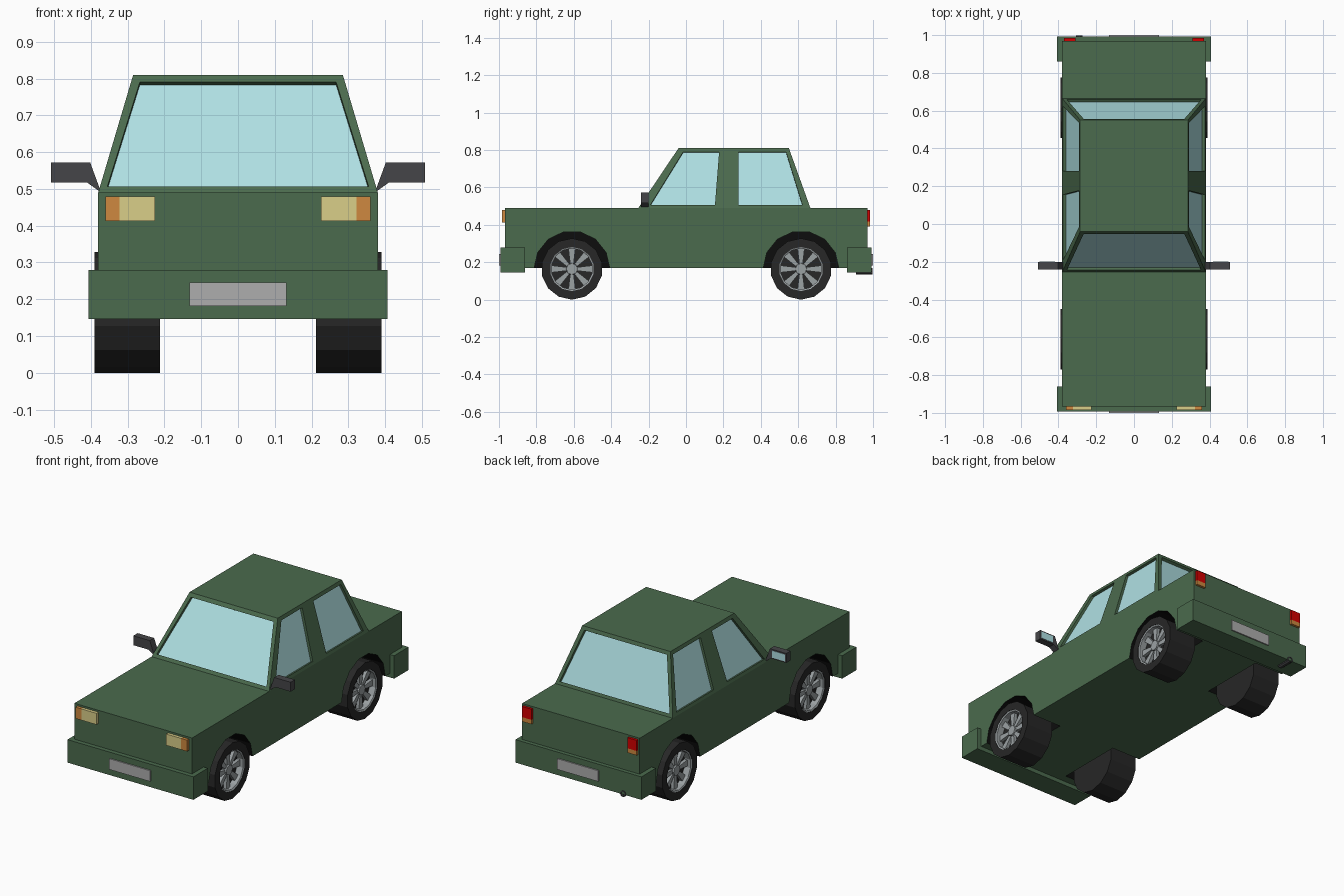
import bpy, bmesh
from math import sin, cos, pi
from mathutils import Vector

if "Cube" in bpy.data.objects:
    bpy.data.objects.remove(bpy.data.objects["Cube"])


def material(name, r, g, b):
    m = bpy.data.materials.new(name)
    m.diffuse_color = (r, g, b, 1)
    m.use_nodes = True
    m.node_tree.nodes["Principled BSDF"].inputs["Base Color"].default_value = m.diffuse_color
    return m


GREEN = material("green_paint", 0.07, 0.145, 0.075)
GLASS = material("glass", 0.43, 0.75, 0.77)
RUBBER = material("rubber", 0.02, 0.02, 0.02)
BLACK = material("arch_black", 0.004, 0.004, 0.004)
METAL = material("rim_metal", 0.33, 0.36, 0.37)
DARK = material("dark_plastic", 0.06, 0.06, 0.065)
CREAM = material("headlight", 0.70, 0.62, 0.25)
ORANGE = material("indicator", 0.62, 0.25, 0.05)
RED = material("tail_light", 0.65, 0.0, 0.0)
PLATE = material("plate", 0.42, 0.42, 0.42)


def finish(bm, name, *mats):
    bmesh.ops.remove_doubles(bm, verts=bm.verts, dist=1e-5)
    bmesh.ops.recalc_face_normals(bm, faces=bm.faces)
    me = bpy.data.meshes.new(name)
    bm.to_mesh(me)
    bm.free()
    ob = bpy.data.objects.new(name, me)
    bpy.context.collection.objects.link(ob)
    for m in mats:
        me.materials.append(m)
    return ob


def prism(bm, pts, offset):
    """Extrude a flat polygon by an offset vector."""
    f = bm.faces.new([bm.verts.new(p) for p in pts])
    new = bmesh.ops.extrude_face_region(bm, geom=[f], use_keep_orig=True)["geom"]
    bmesh.ops.translate(bm, vec=offset, verts=[v for v in new if isinstance(v, bmesh.types.BMVert)])


def box(name, x, y, z, mat):
    bm = bmesh.new()
    prism(bm, [(x[0], y[0], z[0]), (x[1], y[0], z[0]), (x[1], y[1], z[0]), (x[0], y[1], z[0])],
          (0, 0, z[1] - z[0]))
    return finish(bm, name, mat)


def lathe(bm, profile, y, z, s, n=14, phase=0.0):
    """Revolve (radius, x) points around an axle parallel to x; s mirrors the side."""
    def pt(r, x, i):
        a = 2 * pi * (i + phase) / n
        return bm.verts.new((s * x, y + r * sin(a), z - r * cos(a)))
    for (r0, x0), (r1, x1) in zip(profile, profile[1:]):
        for i in range(n):
            pts = [pt(r0, x0, i)]
            if r0:
                pts.append(pt(r0, x0, i + 1))
            pts.append(pt(r1, x1, i + 1))
            if r1:
                pts.append(pt(r1, x1, i))
            bm.faces.new(pts)


AXLES = {"front": -0.61, "rear": 0.615}
WZ = 0.164

# Lower body with wheel arches cut out
body = box("lower_body", (-0.38, 0.38), (-0.967, 0.97), (0.17, 0.49), GREEN)
bm = bmesh.new()
for y in AXLES.values():
    for s in (-1, 1):
        lathe(bm, [(0, 0.19), (0.203, 0.19), (0.203, 0.5), (0, 0.5)], y, WZ, s, phase=0.5)
cutter = finish(bm, "arch_cutter", BLACK)
cutter.hide_render = True
body.data.materials.append(BLACK)
mod = body.modifiers.new("arches", 'BOOLEAN')
mod.operation = 'DIFFERENCE'
mod.solver = 'EXACT'
mod.material_mode = 'TRANSFER'
mod.object = cutter
bpy.context.view_layer.objects.active = body
bpy.ops.object.modifier_apply(modifier=mod.name)
bpy.data.objects.remove(cutter)

# Cabin: sloped faces with recessed window panes
Z0, Z1 = 0.49, 0.81


def slope(a, b, z):
    return a + (b - a) * (z - Z0) / (Z1 - Z0)


def half_width(z): return slope(0.38, 0.285, z)
def front_y(z): return slope(-0.255, -0.04, z)
def back_y(z): return slope(0.665, 0.55, z)


def window(bm, outer, inner, inward):
    deep = [Vector(p) + Vector(inward) for p in inner]
    for i in range(4):
        j = (i + 1) % 4
        for a, b in ((outer, inner), (inner, deep)):
            bm.faces.new([bm.verts.new(p) for p in (a[i], a[j], b[j], b[i])])
    bm.faces.new([bm.verts.new(p) for p in deep]).material_index = 1


bm = bmesh.new()
WB, WT = 0.507, 0.79
for yf, d in ((front_y, 0.014), (back_y, -0.014)):
    def on_end(x, z): return (x, yf(z), z)
    outer = [on_end(s * half_width(z), z) for s, z in ((-1, Z0), (1, Z0), (1, Z1), (-1, Z1))]
    inner = [on_end(x, z) for x, z in ((-0.355, WB), (0.355, WB), (0.267, WT), (-0.267, WT))]
    window(bm, outer, inner, (0, d, -0.008))
for s in (-1, 1):
    def on_side(y, z): return (s * half_width(z), y, z)
    mid = 0.23
    window(bm,
           [on_side(*p) for p in ((front_y(Z0), Z0), (mid, Z0), (mid, Z1), (front_y(Z1), Z1))],
           [on_side(*p) for p in ((-0.19, WB), (0.155, WB), (0.177, WT), (-0.015, WT))],
           (-s * 0.014, 0, -0.004))
    window(bm,
           [on_side(*p) for p in ((mid, Z0), (back_y(Z0), Z0), (back_y(Z1), Z1), (mid, Z1))],
           [on_side(*p) for p in ((0.28, WB), (0.622, WB), (0.535, WT), (0.28, WT))],
           (-s * 0.014, 0, -0.004))
bmesh.ops.remove_doubles(bm, verts=bm.verts, dist=1e-5)
bmesh.ops.holes_fill(bm, edges=[e for e in bm.edges if e.is_boundary], sides=0)
finish(bm, "cabin_with_windows", GREEN, GLASS)

# Bumpers and number plates
box("front_bumper", (-0.407, 0.407), (-0.993, -0.86), (0.146, 0.28), GREEN)
box("rear_bumper", (-0.407, 0.407), (0.86, 0.993), (0.146, 0.28), GREEN)
box("front_plate", (-0.132, 0.132), (-1.0, -0.99), (0.182, 0.245), PLATE)
box("rear_plate", (-0.132, 0.132), (0.99, 1.0), (0.182, 0.245), PLATE)

# Exhaust pipe with open end
bm = bmesh.new()
for i in range(10):
    ring = [(2 * pi * k / 10) for k in (i, i + 1)]
    for (r0, y0), (r1, y1) in (((0.018, 0.91), (0.018, 0.998)), ((0.018, 0.998), (0.013, 0.998)),
                               ((0.013, 0.998), (0.013, 0.95))):
        bm.faces.new([bm.verts.new((-0.29 + r * cos(a), y, 0.151 + r * sin(a)))
                      for r, y, a in ((r0, y0, ring[0]), (r0, y0, ring[1]),
                                      (r1, y1, ring[1]), (r1, y1, ring[0]))])
finish(bm, "exhaust_pipe", DARK)

for s, side in ((1, "right"), (-1, "left")):
    # Lights
    def sx(a, b): return tuple(sorted((s * a, s * b)))
    box(side + "_headlight", sx(0.225, 0.322), (-0.985, -0.96), (0.413, 0.479), CREAM)
    box(side + "_front_indicator", sx(0.322, 0.36), (-0.985, -0.96), (0.413, 0.479), ORANGE)
    box(side + "_tail_light", sx(0.31, 0.37), (0.96, 0.984), (0.418, 0.48), RED)
    box(side + "_rear_indicator", sx(0.31, 0.37), (0.96, 0.984), (0.392, 0.418), ORANGE)

    # Wing mirror
    bm = bmesh.new()
    outline = [(0.372, 0.49), (0.402, 0.572), (0.508, 0.572), (0.508, 0.517), (0.41, 0.517)]
    prism(bm, [(s * x, -0.24, z) for x, z in outline], (0, 0.04, 0))
    finish(bm, side + "_mirror", DARK)
    box(side + "_mirror_glass", sx(0.418, 0.5), (-0.203, -0.198), (0.524, 0.565), GLASS)

    # Wheels
    for end, y in AXLES.items():
        bm = bmesh.new()
        lathe(bm, [(0, 0.212), (WZ, 0.212), (WZ, 0.39), (0.118, 0.39), (0.118, 0.345), (0, 0.345)],
              y, WZ, s)
        finish(bm, f"{end}_{side}_tyre", RUBBER)

        bm = bmesh.new()
        lathe(bm, [(0.118, 0.388), (0.110, 0.384), (0.110, 0.344)], y, WZ, s)
        lathe(bm, [(0.034, 0.344), (0.030, 0.372), (0, 0.372)], y, WZ, s, n=8)
        for k in range(8):
            a = 2 * pi * k / 8
            radial, across = Vector((0, sin(a), cos(a))), Vector((0, cos(a), -sin(a)))
            base = Vector((s * 0.344, y, WZ))
            prism(bm, [base + radial * r + across * w for r, w in
                       ((0.025, -0.009), (0.112, -0.019), (0.112, 0.019), (0.025, 0.009))],
                  (s * 0.02, 0, 0))
        finish(bm, f"{end}_{side}_rim", METAL)
